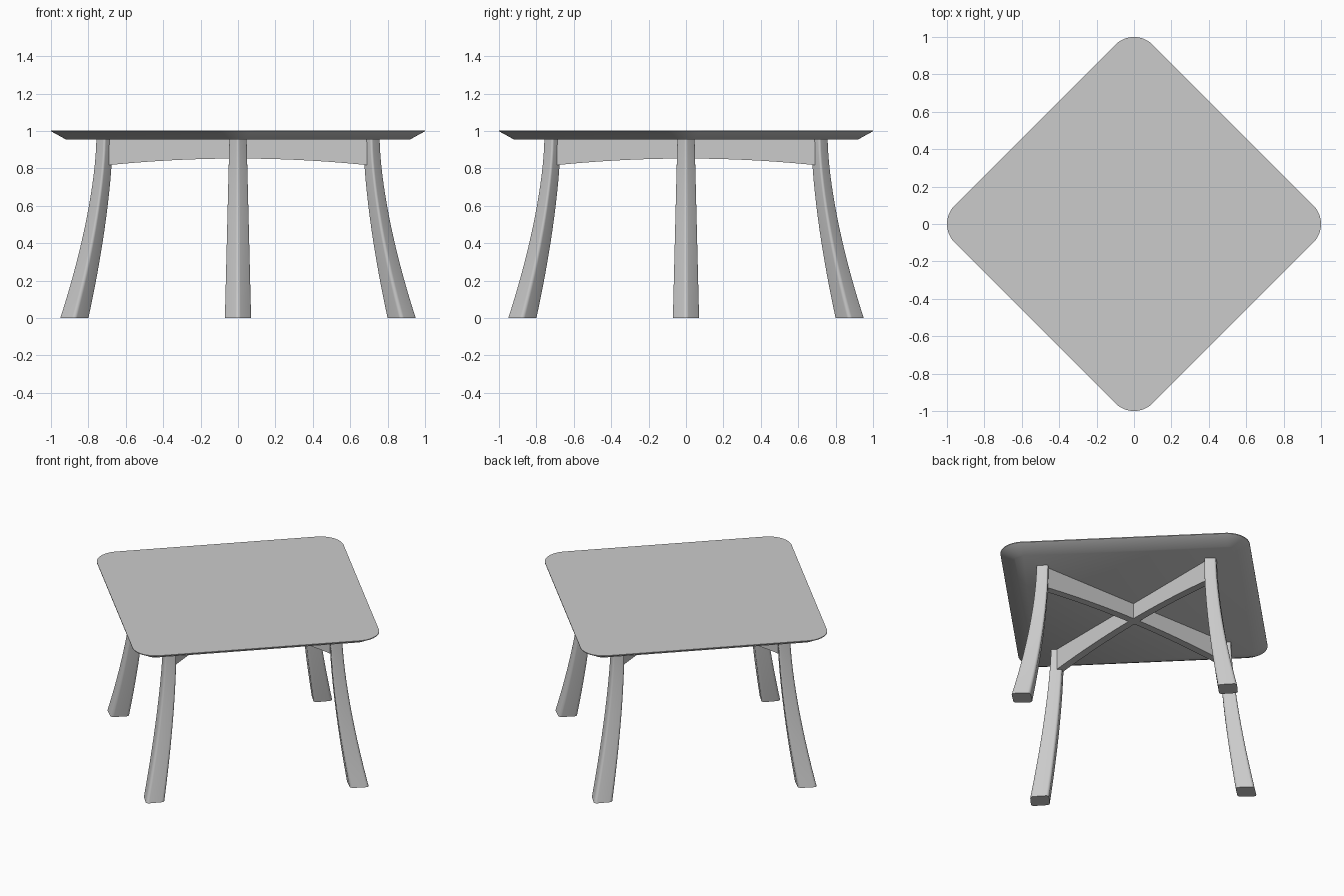
import bpy
from math import radians, cos, sin, pi

if "Cube" in bpy.data.objects:
    bpy.data.objects.remove(bpy.data.objects["Cube"])


def rounded_diamond(size, radius, seg):
    """Outline of a square standing on its corner, corners rounded."""
    pts = []
    for q in range(4):
        base = q * pi / 2
        cx, cy = (size - radius) * cos(base), (size - radius) * sin(base)
        for i in range(seg + 1):
            a = base - pi / 4 + pi / 2 * i / seg
            pts.append((cx + radius * cos(a), cy + radius * sin(a)))
    return pts


def loft(name, rings, rotation=0.0):
    """Closed solid through a stack of equal-length rings."""
    n = len(rings[0])
    verts = [p for ring in rings for p in ring]
    faces = [tuple(reversed(range(n)))]
    for k in range(len(rings) - 1):
        for i in range(n):
            j = (i + 1) % n
            faces.append((k * n + i, k * n + j, (k + 1) * n + j, (k + 1) * n + i))
    faces.append(tuple(range((len(rings) - 1) * n, len(rings) * n)))
    mesh = bpy.data.meshes.new(name)
    mesh.from_pydata(verts, [], faces)
    obj = bpy.data.objects.new(name, mesh)
    bpy.context.collection.objects.link(obj)
    obj.rotation_euler.z = rotation
    bpy.ops.object.select_all(action='DESELECT')
    obj.select_set(True)
    bpy.context.view_layer.objects.active = obj
    bpy.ops.object.shade_smooth_by_angle(angle=radians(30))
    return obj


# Table top with an undercut bevelled edge
top_levels = [(0.955, 0.92, 0.06), (0.999, 1.0, 0.14), (1.004, 1.0, 0.14)]
loft("table_top", [[(x, y, z) for x, y in rounded_diamond(size, r, 12)]
                   for z, size, r in top_levels])

# Four flared legs, swept outward towards the floor
TOP_Z = 0.958
section = rounded_diamond(1.0, 0.26, 6)
leg_rings = []
for k in range(17):
    z = TOP_Z * k / 16
    t = (1 - k / 16) ** 1.6
    inner, outer = 0.67 + 0.13 * t, 0.757 + 0.193 * t
    half_y = 0.046 + 0.024 * (1 - k / 16)
    mid, half_x = (inner + outer) / 2, (outer - inner) / 2
    leg_rings.append([(mid + half_x * x, half_y * y, z) for x, y in section])
for i, side in enumerate(("right", "back", "left", "front")):
    loft(side + "_leg", leg_rings, i * pi / 2)

# Two crossing rails with a gently arched underside
rail_rings = []
for k in range(25):
    x = -0.69 + 1.38 * k / 24
    low = 0.853 - 0.035 * (x / 0.69) ** 2
    rail_rings.append([(x, -0.024, low), (x, 0.024, low),
                       (x, 0.024, TOP_Z), (x, -0.024, TOP_Z)])
loft("cross_rail_x", rail_rings)
loft("cross_rail_y", rail_rings, pi / 2)
